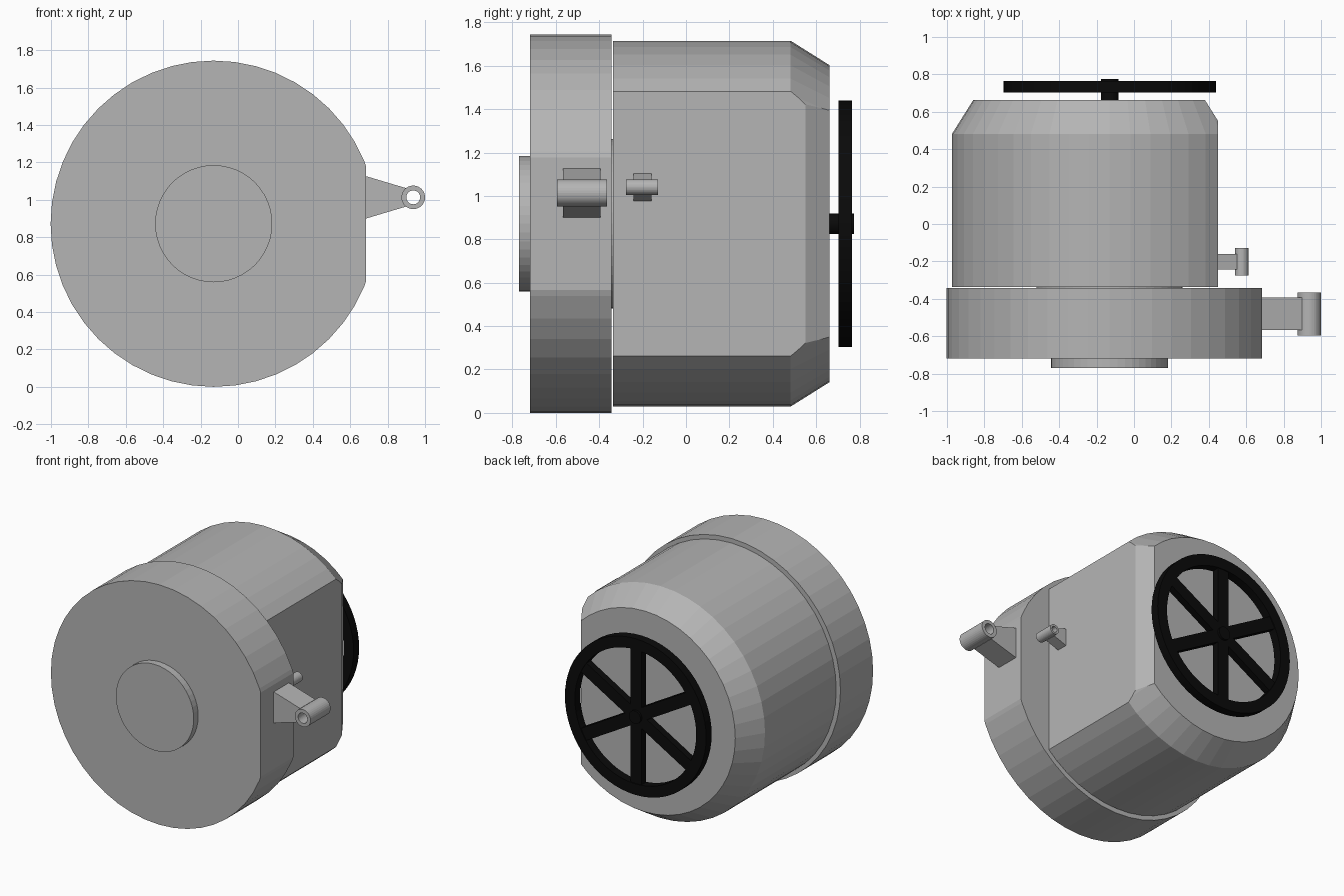
import bpy, bmesh, math
from mathutils import Vector

if "Cube" in bpy.data.objects:
    bpy.data.objects.remove(bpy.data.objects["Cube"])

AXIS_X, AXIS_Z = -0.13, 0.872


def material(name, value):
    m = bpy.data.materials.new(name)
    m.diffuse_color = (value, value, value, 1)
    m.use_nodes = True
    m.node_tree.nodes["Principled BSDF"].inputs["Base Color"].default_value = m.diffuse_color
    return m


grey = material("grey metal", 0.46)
black = material("black paint", 0.003)


def finish(name, bm, mat):
    bmesh.ops.recalc_face_normals(bm, faces=bm.faces)
    mesh = bpy.data.meshes.new(name)
    bm.to_mesh(mesh)
    bm.free()
    mesh.materials.append(mat)
    obj = bpy.data.objects.new(name, mesh)
    bpy.context.collection.objects.link(obj)
    return obj


def lathe(name, profile, mat, cx=AXIS_X, cz=AXIS_Z, seg=48, ring=False, cuts=()):
    """Turn (radius, y) points about a y axis; ring closes the profile, cuts are planes."""
    bm = bmesh.new()
    rows = []
    for r, y in profile:
        angles = [2 * math.pi * i / seg for i in range(seg)]
        rows.append([bm.verts.new((cx + r * math.cos(a), y, cz + r * math.sin(a))) for a in angles])
    pairs = list(zip(rows, rows[1:]))
    if ring:
        pairs.append((rows[-1], rows[0]))
    else:
        bm.faces.new(rows[0])
        bm.faces.new(rows[-1])
    for a, b in pairs:
        for i in range(seg):
            j = (i + 1) % seg
            bm.faces.new((a[i], a[j], b[j], b[i]))
    for point, normal in cuts:
        geom = bm.verts[:] + bm.edges[:] + bm.faces[:]
        res = bmesh.ops.bisect_plane(bm, geom=geom, plane_co=point, plane_no=normal, clear_outer=True)
        edges = [e for e in res["geom_cut"] if isinstance(e, bmesh.types.BMEdge)]
        bmesh.ops.contextual_create(bm, geom=edges)
    return finish(name, bm, mat)


def prism(name, outline, y0, y1, mat):
    """Extrude an (x, z) outline along y."""
    bm = bmesh.new()
    face = bm.faces.new([bm.verts.new((x, y0, z)) for x, z in outline])
    res = bmesh.ops.extrude_face_region(bm, geom=[face])
    verts = [v for v in res["geom"] if isinstance(v, bmesh.types.BMVert)]
    bmesh.ops.translate(bm, verts=verts, vec=(0, y1 - y0, 0))
    return finish(name, bm, mat)


# Door disc with a flat on the hinge side, and its front boss
lathe("door_disc", [(0.872, -0.718), (0.872, -0.343)], grey,
      cuts=[(Vector((0.685, 0, 0)), Vector((1, 0, 0)))])
lathe("front_boss", [(0.313, -0.77), (0.313, -0.71)], grey)
lathe("inner_plug", [(0.39, -0.36), (0.39, -0.32)], grey)

# Body with tapered back, a side flat and a chamfer behind the flat
lathe("body", [(0.843, -0.336), (0.843, 0.482), (0.73, 0.662)], grey,
      cuts=[(Vector((0.45, 0, 0)), Vector((1, 0, 0))),
            (Vector((0.45, 0.55, 0)), Vector((0.112, 0.07, 0)))])


# Hinge lugs: tapered arm plus a hollow barrel
def hinge(name, base_x, base_z, cx, cz, r_out, r_in, arm_y, barrel_y):
    end, h = cx - r_in - 0.003, r_out * 0.79
    prism(name + "_arm", [(base_x - 0.02, base_z[0]), (base_x, base_z[0]), (end, cz - h),
                          (end, cz + h), (base_x, base_z[1]), (base_x - 0.02, base_z[1])], *arm_y, grey)
    y0, y1 = barrel_y
    lathe(name + "_barrel", [(r_out, y0), (r_out, y1), (r_in, y1), (r_in, y0)],
          grey, cx, cz, 32, ring=True)


hinge("door_hinge", 0.685, (0.90, 1.126), 0.937, 1.013, 0.063, 0.037, (-0.568, -0.394), (-0.595, -0.365))
hinge("body_hinge", 0.45, (0.976, 1.103), 0.575, 1.04, 0.036, 0.021, (-0.242, -0.16), (-0.276, -0.129))

# Hand wheel: rim, hub and three crossing bars
lathe("wheel_rim", [(0.568, 0.702), (0.568, 0.765), (0.488, 0.765), (0.488, 0.702)], black, seg=64, ring=True)
lathe("wheel_hub", [(0.047, 0.655), (0.047, 0.775)], black, seg=32)
for k in range(3):
    a = math.radians(30 + 60 * k)
    along = Vector((math.cos(a), math.sin(a))) * 0.52
    side = Vector((-math.sin(a), math.cos(a))) * 0.044
    c = Vector((AXIS_X, AXIS_Z))
    prism(f"wheel_spoke_{k + 1}", [c + along + side, c - along + side, c - along - side, c + along - side],
          0.708, 0.759, black)
